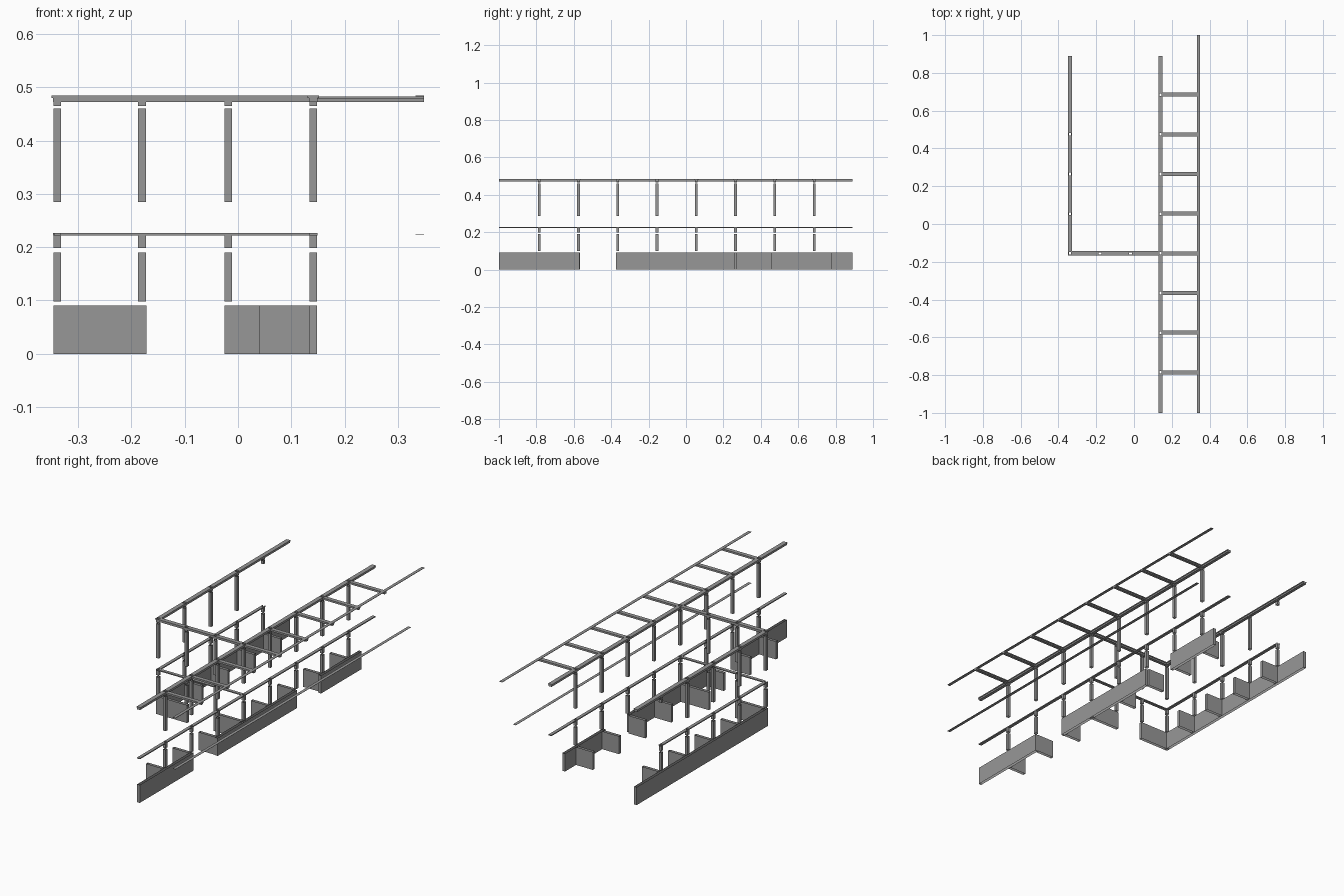
import bpy, bmesh
from mathutils import Vector

if "Cube" in bpy.data.objects:
    bpy.data.objects.remove(bpy.data.objects["Cube"], do_unlink=True)

grey = bpy.data.materials.new("mid_grey")
grey.use_nodes = True
grey.diffuse_color = (0.31, 0.31, 0.31, 1)
grey.node_tree.nodes["Principled BSDF"].inputs["Base Color"].default_value = (0.31, 0.31, 0.31, 1)


class Part:
    """Collects boxes into one named object."""

    def __init__(self, name):
        self.name, self.bm = name, bmesh.new()

    def box(self, x, y, z, hollow=False):
        lo, hi = Vector((x[0], y[0], z[0])), Vector((x[1], y[1], z[1]))
        verts = bmesh.ops.create_cube(self.bm, size=1)["verts"]
        for v in verts:
            v.co = (lo + hi) / 2 + v.co * (hi - lo)
        if hollow:  # open top and bottom
            faces = {f for v in verts for f in v.link_faces}
            flat = [f for f in faces if max(v.co.z for v in f.verts) - min(v.co.z for v in f.verts) < 1e-5]
            bmesh.ops.delete(self.bm, geom=flat, context="FACES_ONLY")

    def bar(self, axis, at, span, z, width, hollow=False):
        side = (at - width / 2, at + width / 2)
        x, y = (span, side) if axis == "x" else (side, span)
        self.box(x, y, z, hollow)

    def slotted(self, axis, at, span, z, width, stops):
        """Bar with small openings over the posts."""
        rim = 0.003
        for s in (-1, 1):
            self.bar(axis, at + s * (width - rim) / 2, span, z, rim)
        cuts = [span[0]] + [c for p in stops for c in (p - HALF, p + HALF)] + [span[1]]
        for a, b in zip(cuts[::2], cuts[1::2]):
            if b > a:
                self.bar(axis, at, (a, b), z, width - 2 * rim)

    def done(self):
        mesh = bpy.data.meshes.new(self.name)
        self.bm.to_mesh(mesh)
        self.bm.free()
        mesh.materials.append(grey)
        bpy.context.collection.objects.link(bpy.data.objects.new(self.name, mesh))


# Layout of the bays
HALF, T = 0.0072, 0.0144
LEFT, RIGHT, OUTER = 0.141, -0.339, 0.341
BAYS = [-0.785 + 0.21 * i for i in range(8)]
FRONT = BAYS[3]
INNER_X = [-0.18, -0.018]
BACK = 0.89
WALL_Z, RAIL_Z = (0, 0.091), (0.222, 0.227)

# Low walls
walls = Part("low_walls")
for span in ((-1, -0.57), (-0.375, 0.262), (0.455, 0.78)):
    walls.bar("y", LEFT, span, WALL_Z, T, True)
walls.bar("y", RIGHT, (FRONT - HALF, BACK), WALL_Z, T, True)
for span in ((RIGHT - HALF, -0.172), (-0.025, LEFT + HALF)):
    walls.bar("x", FRONT, span, WALL_Z, T, True)
walls.done()

# Short cross walls at the bays
stubs = Part("cross_walls")
for y in BAYS:
    if y != FRONT:
        stubs.bar("x", y, (LEFT - 0.102, LEFT - HALF), WALL_Z, T, True)
    if y > FRONT:
        stubs.bar("x", y, (RIGHT + HALF, RIGHT + 0.102), WALL_Z, T, True)
stubs.done()

# Posts: each has a shaft, a head and a cap on both storeys
spots = [(LEFT, y) for y in BAYS] + [(RIGHT, y) for y in BAYS[3:]] + [(x, FRONT) for x in INNER_X]
lower, upper = Part("lower_posts"), Part("upper_posts")
for x, y in spots:
    cx, cy = (x - HALF, x + HALF), (y - HALF, y + HALF)
    for z in ((0.098, 0.19), (0.198, 0.218), (0.218, 0.222)):
        lower.box(cx, cy, z, True)
    short = x == RIGHT and y == BAYS[-1]
    for z in ((0.443, 0.46), (0.465, 0.475)) if short else ((0.285, 0.443), (0.443, 0.46), (0.465, 0.475)):
        upper.box(cx, cy, z, True)
lower.done()
upper.done()

# Thin rails on the lower storey
rails = Part("lower_rails")
rails.slotted("y", LEFT, (-1, BACK), RAIL_Z, T + 0.002, BAYS)
rails.slotted("y", RIGHT, (FRONT - HALF, BAYS[-1] + HALF), RAIL_Z, T + 0.002, BAYS[3:])
rails.slotted("x", FRONT, (RIGHT + HALF, LEFT - HALF), RAIL_Z, T + 0.002, INNER_X)
rails.done()

# Roof beams: a narrow web under a wider top plate
beams = Part("roof_beams")
for z, w in (((0.472, 0.48), T + 0.002), ((0.48, 0.485), 0.022)):
    beams.slotted("y", LEFT, (-1, BACK), z, w, BAYS)
    beams.slotted("y", RIGHT, (FRONT - w / 2, BACK), z, w, BAYS[3:-1])
    beams.slotted("x", FRONT, (RIGHT + w / 2, LEFT - w / 2), z, w, INNER_X)
beams.done()

# Rungs reaching out to the outer strip
rungs = Part("roof_rungs")
for y in BAYS:
    rungs.bar("x", y, (LEFT + HALF, 0.349), (0.472, 0.478), T)
    rungs.bar("x", y, (LEFT + HALF, 0.349), (0.478, 0.483), 0.021)
rungs.done()

# Flat outer strips
strips = Part("outer_strips")
strips.bar("y", OUTER, (-1, 1), (0.483, 0.485), 0.016)
strips.bar("y", OUTER, (-1, BACK), (0.2235, 0.2245), 0.016)
strips.done()
